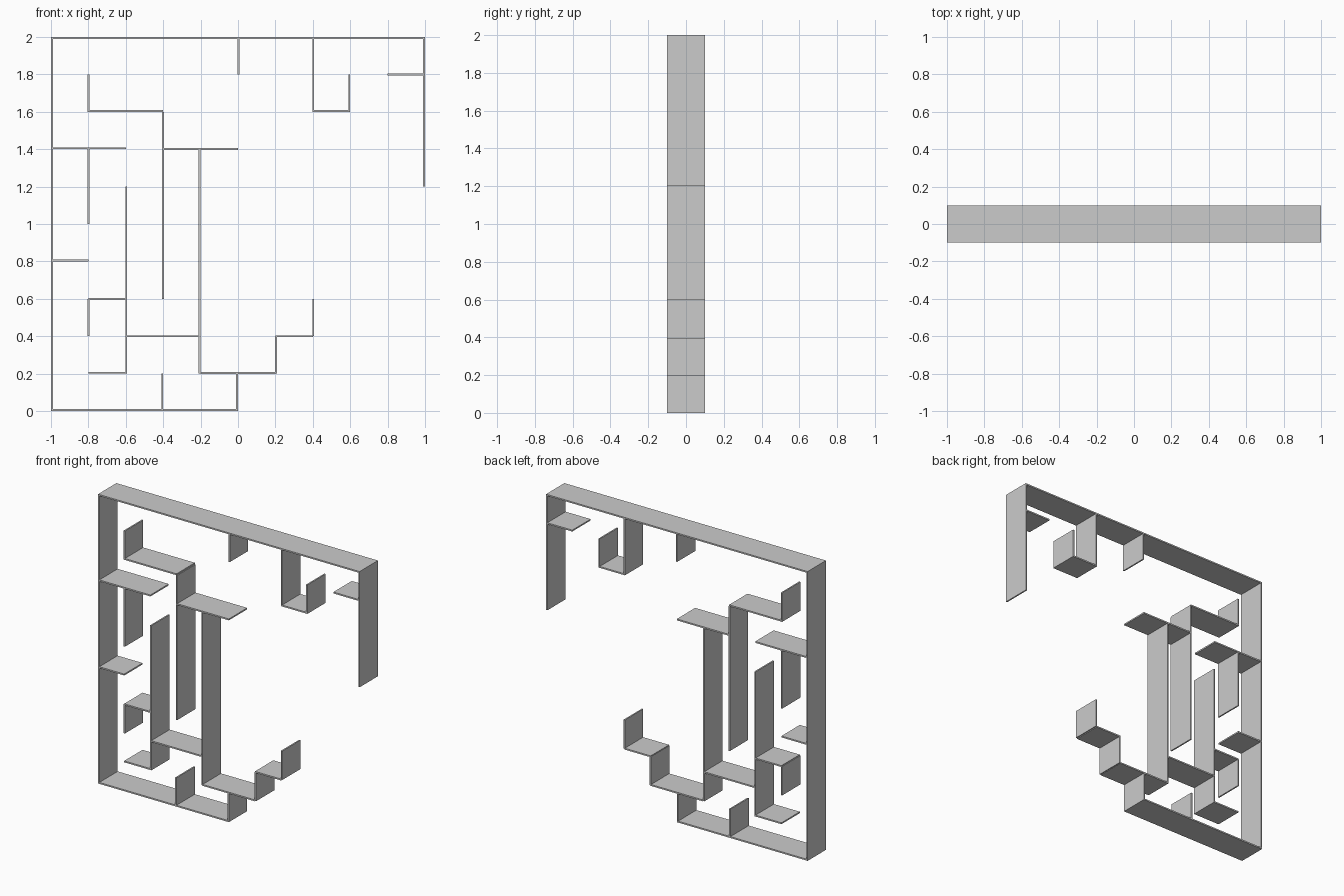
import bpy

if "Cube" in bpy.data.objects:
    bpy.data.objects.remove(bpy.data.objects["Cube"])

CELL, THICK, DEPTH = 0.2, 0.01, 0.2


def box(name, x0, x1, z0, z1):
    bpy.ops.mesh.primitive_cube_add(size=1, location=((x0 + x1) / 2, 0, (z0 + z1) / 2))
    ob = bpy.context.object
    ob.name = name
    ob.scale = (x1 - x0, DEPTH, z1 - z0)
    bpy.ops.object.transform_apply(location=False, rotation=False, scale=True)


def span(line, side):
    # a wall sits just before, on or just after its grid line
    mid = line * CELL + side * THICK / 2
    return mid - THICK / 2, mid + THICK / 2


# Level walls: grid row, first column, last column, side of grid line
floors = [
    (0, 0, 5, 1), (1, 1, 2, 1), (1, 4, 6, 0.5), (2, 2, 4, 0), (2, 6, 7, 0),
    (3, 1, 2, 0), (4, 0, 1, 1), (7, 0, 2, 1), (7, 3, 5, 0), (8, 1, 3, 1),
    (8, 7, 8, 1), (9, 9, 10, 0), (10, 0, 10, -1),
]
for row, a, b, side in floors:
    z0, z1 = span(row, side)
    box("level_wall", a * CELL - 1, b * CELL - 1, z0, z1)

# Upright walls: grid column, first row, last row, side of grid line
uprights = [
    (0, 0, 10, 1), (1, 2, 3, 0), (1, 5, 7, 0), (1, 8, 9, 0), (2, 1, 6, 0.5),
    (3, 0, 1, -1), (3, 3, 8, 0), (4, 1, 7, -1), (5, 0, 1, -1), (5, 9, 10, 0.5),
    (6, 1, 2, 0.5), (7, 2, 3, 0.5), (7, 8, 10, 0.5), (8, 8, 9, -1), (10, 6, 10, -1),
]
for col, a, b, side in uprights:
    x0, x1 = span(col, side)
    box("upright_wall", x0 - 1, x1 - 1, a * CELL, b * CELL)
